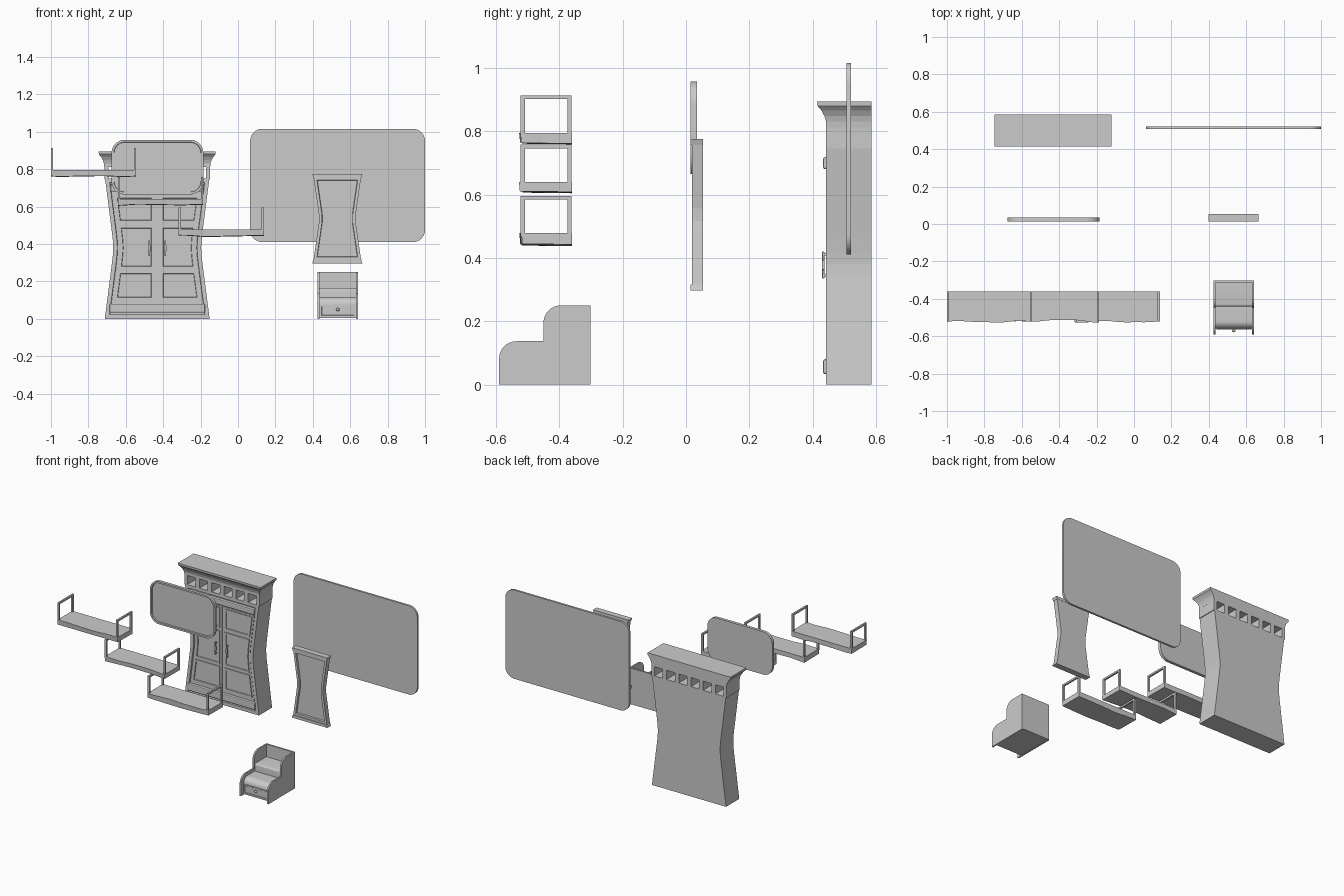
import bpy, bmesh, math
from mathutils import Vector

if "Cube" in bpy.data.objects:
    bpy.data.objects.remove(bpy.data.objects["Cube"])


def finish(name, bm, smooth=False):
    bmesh.ops.recalc_face_normals(bm, faces=bm.faces[:])
    me = bpy.data.meshes.new(name)
    bm.to_mesh(me)
    bm.free()
    ob = bpy.data.objects.new(name, me)
    bpy.context.collection.objects.link(ob)
    if smooth:
        bpy.ops.object.select_all(action='DESELECT')
        ob.select_set(True)
        bpy.context.view_layer.objects.active = ob
        bpy.ops.object.shade_smooth_by_angle(angle=math.radians(35))
    return ob


def prism(name, pts, vec, inset=0, depth=0, smooth=False):
    """Extrude a 3D polygon; optionally recess the first face."""
    bm = bmesh.new()
    front = bm.faces.new([bm.verts.new(p) for p in pts])
    n = len(pts)
    back = [bm.verts.new(Vector(p) + Vector(vec)) for p in pts]
    bm.faces.new(back[::-1])
    fv = front.verts[:]
    for i in range(n):
        j = (i + 1) % n
        bm.faces.new([fv[i], back[i], back[j], fv[j]])
    bmesh.ops.recalc_face_normals(bm, faces=bm.faces[:])
    if inset:
        bmesh.ops.inset_region(bm, faces=[front], thickness=inset, use_even_offset=True)
        bmesh.ops.inset_region(bm, faces=[front], thickness=0.002, depth=0, use_even_offset=True)
        bmesh.ops.translate(bm, verts=front.verts[:], vec=Vector(vec).normalized() * depth)
    return finish(name, bm, smooth)


def slab(name, xz, y0, y1, inset=0, depth=0, smooth=False):
    return prism(name, [(x, y0, z) for x, z in xz], (0, y1 - y0, 0), inset, depth, smooth)


def box(name, x0, x1, y0, y1, z0, z1, bevel=0):
    ob = slab(name, [(x0, z0), (x1, z0), (x1, z1), (x0, z1)], y0, y1)
    if bevel:
        m = ob.modifiers.new("bevel", 'BEVEL')
        m.width, m.segments = bevel, 2
    return ob


def arc(cx, cy, r, a0, a1, n=8):
    return [(cx + r * math.cos(math.radians(a0 + (a1 - a0) * i / n)),
             cy + r * math.sin(math.radians(a0 + (a1 - a0) * i / n))) for i in range(n + 1)]


def round_rect(x0, x1, z0, z1, r):
    return (arc(x0 + r, z0 + r, r, 180, 270) + arc(x1 - r, z0 + r, r, 270, 360)
            + arc(x1 - r, z1 - r, r, 0, 90) + arc(x0 + r, z1 - r, r, 90, 180))


# Waisted cabinet
CX = -0.432


def half(z):
    return 0.23 + 0.05 * math.sqrt(((z - 0.38) / 0.38) ** 2 + 0.01)


def steps(z0, z1):
    inner = [z for z in (0.3, 0.345, 0.38, 0.415, 0.46) if z0 < z < z1]
    return [z0] + inner + [z1]


def waisted(z0, z1, margin=0):
    zs = steps(z0, z1)
    return [(CX + half(z) - margin, z) for z in zs] + [(CX - half(z) + margin, z) for z in zs[::-1]]


slab("cabinet_body", waisted(0, 0.75), 0.4425, 0.585, 0.022, 0.01)
box("cabinet_lower_moulding", CX - 0.255, CX + 0.255, 0.433, 0.46, 0.033, 0.08, 0.006)
box("cabinet_upper_moulding", CX - 0.25, CX + 0.25, 0.433, 0.46, 0.68, 0.718, 0.006)
for s, side in ((-1, "left"), (1, "right")):
    def door_part(name, a, m, z0, z1, y0, inset=0, depth=0):
        zs = steps(z0, z1)
        pts = [(CX + s * a, z0)] + [(CX + s * (half(z) - m), z) for z in zs] + [(CX + s * a, z1)]
        slab(name, pts, y0, 0.46, inset, depth)
    door_part(side + "_door", 0.003, 0.028, 0.09, 0.668, 0.449)
    for i, (z0, z1) in enumerate(((0.103, 0.255), (0.268, 0.498), (0.515, 0.657))):
        door_part(f"{side}_door_panel_{i}", 0.019, 0.04, z0, z1, 0.443, 0.012, 0.005)
    # Door handle
    hx = CX + s * 0.043
    box(side + "_handle_bar", hx - 0.004, hx + 0.004, 0.43, 0.437, 0.335, 0.42, 0.002)
    box(side + "_handle_grip", hx - 0.007, hx + 0.007, 0.429, 0.438, 0.362, 0.393, 0.003)
    for z in (0.339, 0.408):
        box(side + "_handle_mount", hx - 0.004, hx + 0.004, 0.432, 0.452, z, z + 0.008)

# Row of six open cubbies below the crown
for i in range(7):
    x = CX + (i - 3) * 0.092
    w = 0.015
    if i == 0:
        xa, xb = CX - half(0.78), x + w
    elif i == 6:
        xa, xb = x - w, CX + half(0.78)
    else:
        xa, xb = x - w, x + w
    box(f"cubby_divider_{i}", xa, xb, 0.4425, 0.585, 0.745, 0.82)

# Flared crown
bm = bmesh.new()
prev = None
for z, hw, y in ((0.812, 0.283, 0.4425), (0.83, 0.285, 0.4425), (0.848, 0.29, 0.437),
                 (0.866, 0.3, 0.427), (0.88, 0.312, 0.415), (0.894, 0.313, 0.414)):
    ring = [bm.verts.new(p) for p in ((CX - hw, y, z), (CX + hw, y, z),
                                      (CX + hw, 0.585, z), (CX - hw, 0.585, z))]
    if prev:
        for k in range(4):
            bm.faces.new([prev[k], prev[(k + 1) % 4], ring[(k + 1) % 4], ring[k]])
    else:
        bm.faces.new(ring[::-1])
    prev = ring
bm.faces.new(prev)
finish("cabinet_crown", bm)

# Wall boards
slab("rounded_mirror", round_rect(-0.676, -0.185, 0.665, 0.957, 0.07), 0.014, 0.034, 0.012, 0.008, True)
slab("large_board", round_rect(0.065, 1.0, 0.41, 1.016, 0.065), 0.507, 0.521, 0, 0, True)

# Waisted wall mirror with frame
MX, MZ = 0.531, 0.536
zs = [0.315, 0.49, MZ - 0.02, MZ + 0.02, 0.582, 0.757]
mw = [0.127, 0.102, 0.098, 0.098, 0.102, 0.127]
slab("waisted_mirror", [(MX + w, z) for w, z in zip(mw, zs)]
     + [(MX - w, z) for w, z in list(zip(mw, zs))[::-1]], 0.019, 0.053, 0.016, 0.012)
for nm, z0, z1 in (("bottom", 0.297, 0.316), ("top", 0.756, 0.775)):
    d = 1 if nm == "top" else -1
    w0, w1 = 0.131 - d * 0.003, 0.131 + d * 0.003
    slab(nm + "_mirror_rail", [(MX - w0, z0), (MX + w0, z0), (MX + w1, z1), (MX - w1, z1)], 0.014, 0.054)

# Stepped nightstand
profile = ([(-0.302, 0), (-0.302, 0.25)] + arc(-0.395, 0.195, 0.055, 90, 180)
           + [(-0.45, 0.137)] + arc(-0.535, 0.082, 0.055, 90, 180) + [(-0.59, 0)])
for x, side in ((0.425, "left"), (0.632, "right")):
    prism("nightstand_" + side + "_side", [(x, y, z) for y, z in profile], (0.01, 0, 0), 0, 0, True)
inner = ([(-0.302, 0.004), (-0.302, 0.165)] + arc(-0.43, 0.155, 0.01, 90, 180, 4)
         + [(-0.44, 0.115)] + arc(-0.52, 0.075, 0.04, 90, 180) + [(-0.56, 0.004)])
prism("nightstand_body", [(0.433, y, z) for y, z in inner], (0.201, 0, 0), 0, 0, True)
box("nightstand_back", 0.433, 0.634, -0.314, -0.302, 0.16, 0.25)
slab("nightstand_drawer", [(0.44, 0.012), (0.627, 0.012), (0.627, 0.073), (0.44, 0.073)],
     -0.565, -0.555, 0.006, 0.003)
bpy.ops.mesh.primitive_uv_sphere_add(segments=16, ring_count=10, radius=0.009, location=(0.5335, -0.57, 0.05))
bpy.context.object.name = "drawer_knob"
bpy.ops.object.shade_smooth()

# Live-edge shelves with square end brackets
for i, (x0, z) in enumerate(((-1.0, 0.795), (-0.642, 0.64), (-0.317, 0.478))):
    W, N = 0.455, 28
    bm = bmesh.new()
    prev = None
    for k in range(N + 1):
        t = k / N
        wave = math.sin(t * 9 + i * 2.3) * 0.6 + math.sin(t * 17 + i) * 0.25
        yf = -0.523 + 0.006 * wave + (0.008 * math.sin(math.pi * t) if i == 1 else 0)
        sag = (0.0, -0.003, 0.005)[i] * math.sin(math.pi * t) + 0.003 * wave
        ring = [bm.verts.new((x0 + W * t, y, zz)) for y, zz in
                ((yf, z), (-0.36, z), (-0.36, z - 0.034 - sag), (yf + 0.003, z - 0.032 - sag))]
        if prev:
            for c in range(4):
                bm.faces.new([prev[c], prev[(c + 1) % 4], ring[(c + 1) % 4], ring[c]])
        else:
            bm.faces.new(ring)
        prev = ring
    bm.faces.new(prev[::-1])
    finish(f"shelf_{i}_board", bm, True)
    for xa in (x0, x0 + W - 0.012):
        for ya in (-0.522, -0.374):
            box(f"shelf_{i}_post", xa, xa + 0.012, ya, ya + 0.013, z - 0.01, z + 0.118)
        box(f"shelf_{i}_top_bar", xa, xa + 0.012, -0.522, -0.361, z + 0.106, z + 0.118)
